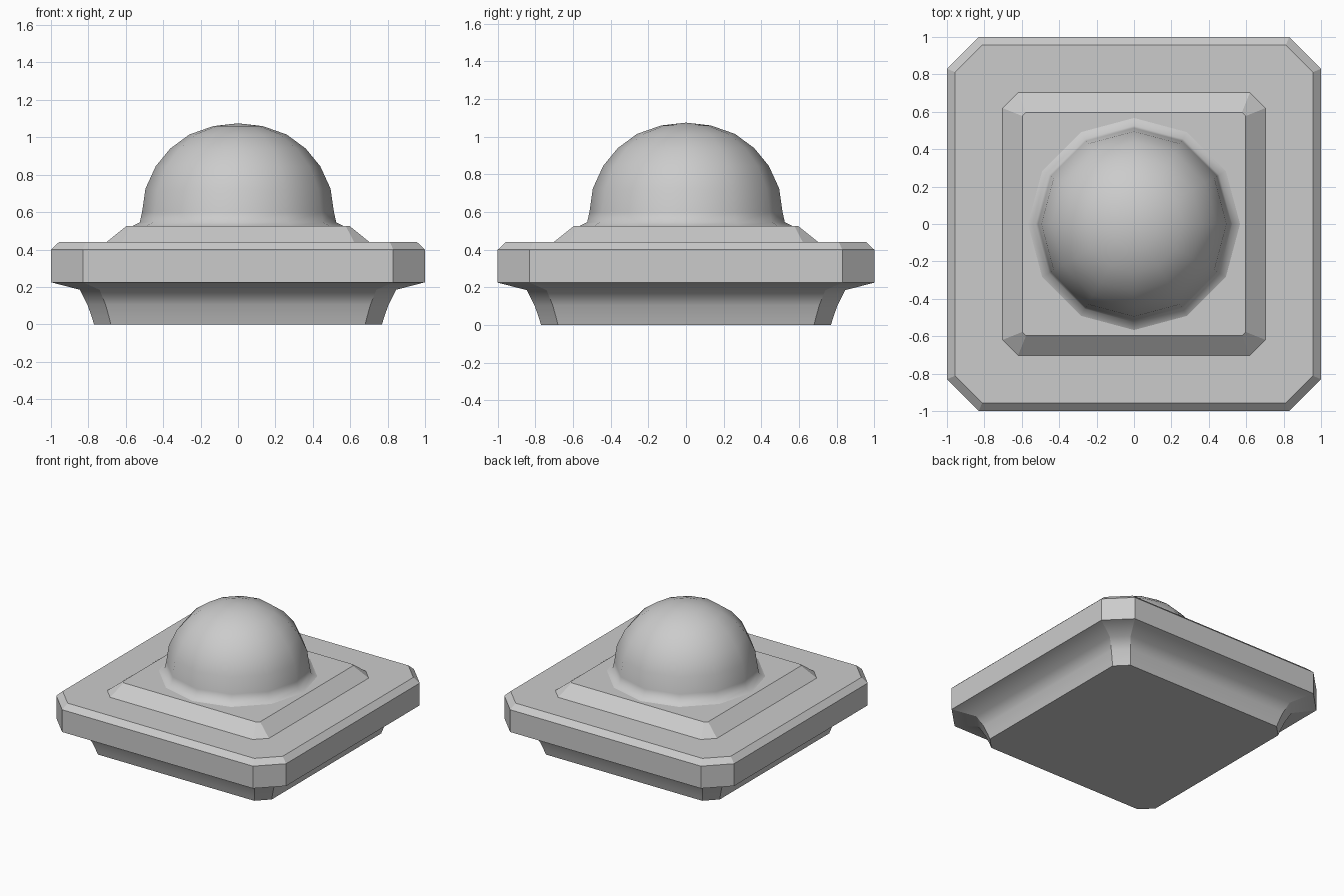
import bpy, bmesh, math

if "Cube" in bpy.data.objects:
    bpy.data.objects.remove(bpy.data.objects["Cube"])


def loft(name, rings, soft):
    """Skin closed rings of points; ring indices in soft are shaded smooth."""
    bm = bmesh.new()
    loops = [[bm.verts.new(p) for p in ring] for ring in rings]
    n = len(loops[0])
    for a, b in zip(loops, loops[1:]):
        for i in range(n):
            j = (i + 1) % n
            bm.faces.new((a[i], a[j], b[j], b[i])).smooth = True
    bm.faces.new(loops[0][::-1])
    bm.faces.new(loops[-1])
    for e in bm.edges:
        e.smooth = False
    for k in soft:
        for i in range(n):
            bm.edges.get((loops[k][i], loops[k][(i + 1) % n])).smooth = True
    mesh = bpy.data.meshes.new(name)
    bm.to_mesh(mesh)
    bm.free()
    ob = bpy.data.objects.new(name, mesh)
    bpy.context.collection.objects.link(ob)
    return ob


def cut_square(h, c, z):
    """Square of half size h with corners cut by c, counter-clockwise."""
    d = h - c
    return [(h, -d, z), (h, d, z), (d, h, z), (-d, h, z),
            (-h, d, z), (-h, -d, z), (-d, -h, z), (d, -h, z)]


# Coved foot, thick slab and stepped plinth: half size, corner cut, height
profile = [(.77, .09, 0), (.782, .092, .04), (.805, .097, .105), (.845, .105, .185),
           (1, .17, .225), (1, .17, .40), (.957, .145, .44),
           (.703, .083, .44), (.597, .02, .525)]
loft("cap_slab", [cut_square(*p) for p in profile], soft=(1, 2, 3))

# Twelve-sided dome with a flared foot
dome = [(.567, .525), (.525, .546), (.513, .60), (.495, .725), (.44, .845),
        (.362, .94), (.26, 1.015), (.132, 1.06), (0, 1.075)]
bm = bmesh.new()
verts = [bm.verts.new((r, 0, z)) for r, z in dome]
edges = [bm.edges.new(pair) for pair in zip(verts, verts[1:])]
bmesh.ops.spin(bm, geom=verts + edges, axis=(0, 0, 1), cent=(0, 0, 0),
               angle=math.tau, steps=12, use_merge=False)
bmesh.ops.remove_doubles(bm, verts=bm.verts, dist=1e-4)
bmesh.ops.recalc_face_normals(bm, faces=bm.faces)
# Keep normals pointing outwards
bm.normal_update()
if sum(f.normal.dot(f.calc_center_median()) for f in bm.faces) < 0:
    bmesh.ops.reverse_faces(bm, faces=bm.faces)
for f in bm.faces:
    f.smooth = True
mesh = bpy.data.meshes.new("dome")
bm.to_mesh(mesh)
bm.free()
bpy.context.collection.objects.link(bpy.data.objects.new("dome", mesh))
